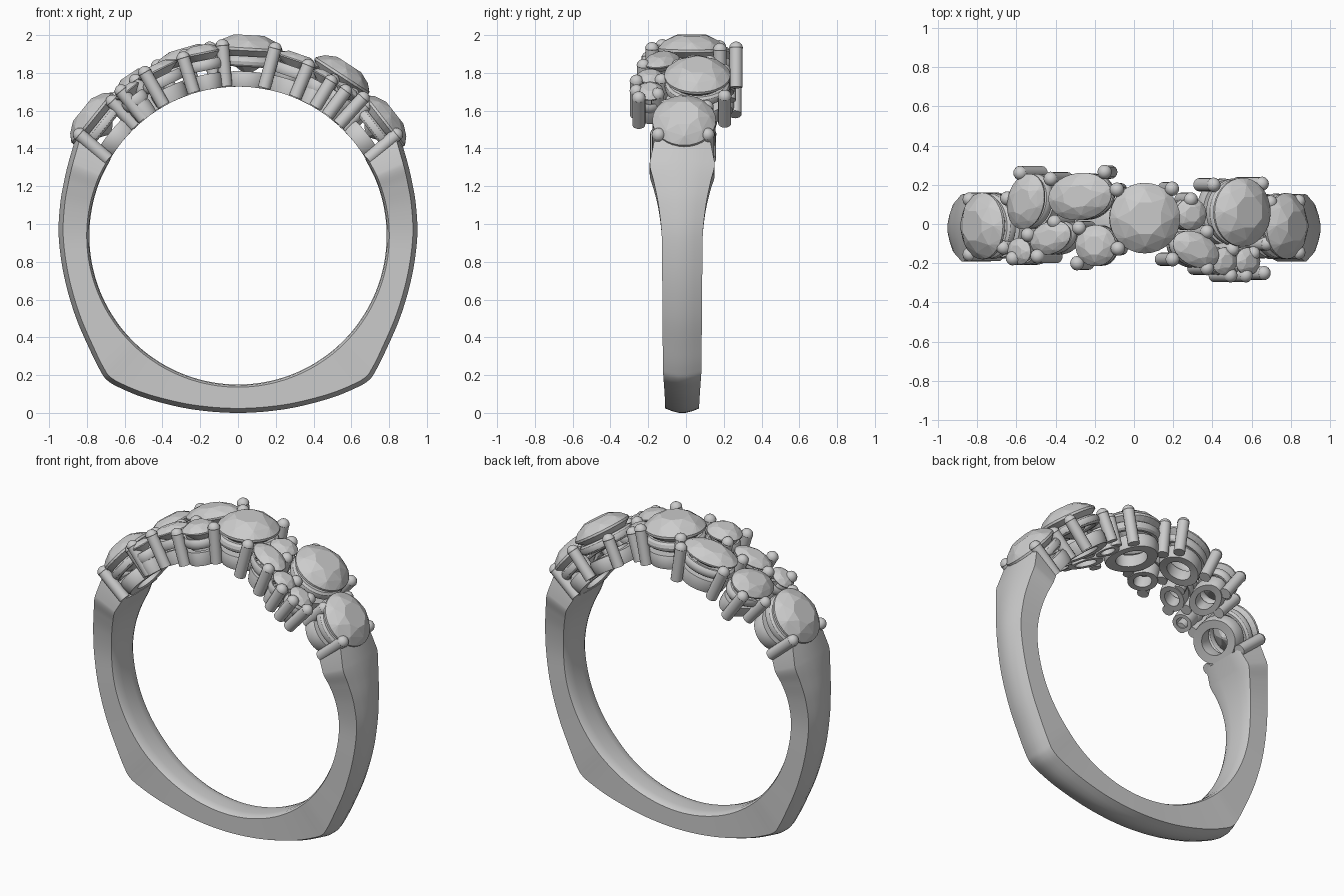
import bpy, bmesh
from math import sin, cos, asin, atan2, radians, pi
from mathutils import Vector

if "Cube" in bpy.data.objects:
    bpy.data.objects.remove(bpy.data.objects["Cube"])

CZ, BORE = 0.937, 0.787      # finger hole centre height and radius


def finish(name, bm, smooth=True):
    bmesh.ops.recalc_face_normals(bm, faces=bm.faces[:])
    me = bpy.data.meshes.new(name)
    bm.to_mesh(me)
    bm.free()
    ob = bpy.data.objects.new(name, me)
    bpy.context.collection.objects.link(ob)
    if smooth:
        bpy.ops.object.select_all(action='DESELECT')
        ob.select_set(True)
        bpy.context.view_layer.objects.active = ob
        bpy.ops.object.shade_smooth_by_angle(angle=radians(32))
    return ob


def rigid(t, y, u, v, h):
    """Point in the flat frame tangent to the ring at angle t from the top."""
    return Vector((sin(t) * h + cos(t) * u, y + v, CZ + cos(t) * h - sin(t) * u))


def bent(t, y, u, v, h):
    """Same, but wrapped around the finger hole."""
    return rigid(t + u, y, 0, v, h)


def loft(bm, rings, close_path):
    """Skin closed cross-sections with quads."""
    vs = [[bm.verts.new(p) for p in r] for r in rings]
    n = len(vs[0])
    pairs = list(zip(vs, vs[1:])) + ([(vs[-1], vs[0])] if close_path else [])
    for a, b in pairs:
        for i in range(n):
            j = (i + 1) % n
            bm.faces.new((a[i], a[j], b[j], b[i]))
    if not close_path:
        bm.faces.new(vs[0])
        bm.faces.new(vs[-1])


# Shank: outer outline (x, z, half width), right half, bottom to shoulder
half = [(0.25, 0.02, .09), (0.48, 0.075, .093), (0.63, 0.135, .097), (0.695, 0.175, .1),
        (0.73, 0.225, .102), (0.78, 0.325, .103), (0.86, 0.51, .104), (0.92, 0.72, .106),
        (0.949, 0.93, .108), (0.942, 1.10, .125), (0.92, 1.23, .15),
        (0.895, 1.335, .172), (0.86, 1.455, .148)]
pts = [Vector((-x, z, w)) for x, z, w in reversed(half)] + [Vector((0, 0, .09))] \
    + [Vector(p) for p in half]
path = []
for i in range(len(pts) - 1):
    p0, p1, p2, p3 = pts[max(i - 1, 0)], pts[i], pts[i + 1], pts[min(i + 2, len(pts) - 1)]
    steps = 1 if i in (0, len(pts) - 2) else 6
    for k in range(steps):
        s = k / steps
        m1, m2 = (p2 - p0) / 2, (p3 - p1) / 2
        path.append(p1 * (2*s**3 - 3*s*s + 1) + m1 * (s**3 - 2*s*s + s)
                    + p2 * (3*s*s - 2*s**3) + m2 * (s**3 - s*s))
path.append(pts[-1])
rings = []
for x, z, w in path:
    r, t = Vector((x, z - CZ)).length, atan2(x, z - CZ)
    # comfort-fit inside, flat sides, crowned outside
    sec = [(-1, BORE + .014), (-.8, BORE + .004), (-.4, BORE), (.4, BORE), (.8, BORE + .004),
           (1, BORE + .014), (1, r - .024), (.6, r - .009), (.2, r), (-.2, r),
           (-.6, r - .009), (-1, r - .024)]
    rings.append([rigid(t, -.02, 0, w * k, h) for k, h in sec])
bm = bmesh.new()
loft(bm, rings, False)
finish("shank", bm)

# Stones: x, y seen from above, semi axes, turn in degrees, girdle radius from ring centre
stones = [
    (-.77, -.01, .17, .17, 0, .99), (.775, -.01, .168, .168, 0, .985),
    (-.55, .115, .145, .11, 70, .985), (-.275, .14, .168, .12, 8, .985),
    (-.425, -.07, .118, .082, 20, .975), (-.585, -.14, .075, .068, 0, .965),
    (-.195, -.11, .105, .105, 0, .985), (.055, .03, .18, .18, 0, .989),
    (.29, .05, .082, .082, 0, .96), (.315, -.13, .13, .085, -25, .98),
    (.55, .06, .17, .175, 0, 1.01), (.46, -.19, .072, .07, 0, .96),
    (.58, -.19, .078, .07, 0, .96)]


def oval(a, b, turn, k, ang):
    u, v = a * k * cos(ang), b * k * sin(ang)
    c, s = cos(radians(turn)), sin(radians(turn))
    return u * c - v * s, u * s + v * c


for n, (x, y, a, b, turn, hg) in enumerate(stones, 1):
    t, d = asin(x / hg), min(a, b)
    # faceted gem: convex hull of table, crown, girdle, pavilion and culet points
    bm = bmesh.new()
    for k, dh, cnt, off in ((.48, .42, 8, .5), (.8, .25, 8, 0), (1, .04, 32, 0),
                            (1, -.04, 32, 0), (.45, -.48, 8, .5), (.03, -.75, 4, 0)):
        for i in range(cnt):
            u, v = oval(a, b, turn, k, (i + off) * 2 * pi / cnt)
            bm.verts.new(rigid(t, y, u, v, hg + dh * d))
    bmesh.ops.convex_hull(bm, input=bm.verts[:])
    finish(f"gem_{n}", bm, smooth=False)
    # base rail hugging the finger hole, and round gallery rail under the gem
    base = [(.58, .79), (.95, .79), (.98, .81), (.98, .85), (.94, .872), (.62, .872), (.58, .85)]
    rail = [(.84 + .15 * cos(i * pi / 5), hg - .065 + .03 * sin(i * pi / 5)) for i in range(10)]
    for name, prof, place in (("base_rail", base, bent), ("gallery_rail", rail, rigid)):
        bm = bmesh.new()
        loft(bm, [[place(t, y, *oval(a, b, turn, k, i * pi / 20), h) for k, h in prof]
                  for i in range(40)], True)
        finish(f"{name}_{n}", bm)

# Prongs: tip x, y seen from above, tip radius from ring centre, lean of axis in degrees
prongs = [
    (-.865, .125, 1.03, 8), (-.865, -.155, 1.03, 8), (.865, .115, 1.03, -8), (.865, -.145, 1.03, -8),
    (-.67, .13, 1.01, 0), (-.69, -.12, 1.01, 0), (.72, .11, 1.01, 0), (.70, -.10, 1.0, 0),
    (-.60, .26, 1.02, 0), (-.44, .23, 1.03, 0), (-.155, .265, 1.04, 0), (-.09, .175, 1.04, 0),
    (-.085, -.125, 1.045, 0), (.20, .18, 1.04, 0), (.205, -.18, 1.045, 4),
    (-.29, -.02, 1.03, 0), (-.56, -.055, 1.02, 0), (-.42, .01, 1.01, 0),
    (-.51, -.165, 1.03, 0), (-.64, -.175, 1.02, 0), (-.30, -.2, 1.02, 0),
    (.385, -.04, 1.01, 0), (.30, .125, 1.0, 0), (.42, .2, 1.0, 0), (.675, .205, 1.02, 0),
    (.385, -.225, 1.01, 0), (.51, -.262, .99, 0), (.59, -.262, .99, 0), (.685, -.25, 1.02, 0),
    (.52, -.13, 1.0, 0), (.63, -.15, 1.0, 0)]
R = .037
for n, (x, y, h, lean) in enumerate(prongs, 1):
    t = asin(x / h)
    ax = t + radians(lean)
    axis = Vector((sin(ax), 0, cos(ax)))
    side, tip = Vector((cos(ax), 0, -sin(ax))), rigid(t, y, 0, 0, h)
    # straight post with a domed tip
    prof = [(R * .93, -(h - .795)), (R * .93, -R)] + \
           [(R * cos(e), -R + R * sin(e)) for e in (.1, .4, .7, 1.0, 1.25, 1.5)]
    bm = bmesh.new()
    loft(bm, [[tip + axis * dh + side * r * cos(i * pi / 8) + Vector((0, r * sin(i * pi / 8), 0))
               for i in range(16)] for r, dh in prof], False)
    finish(f"prong_{n}", bm)
